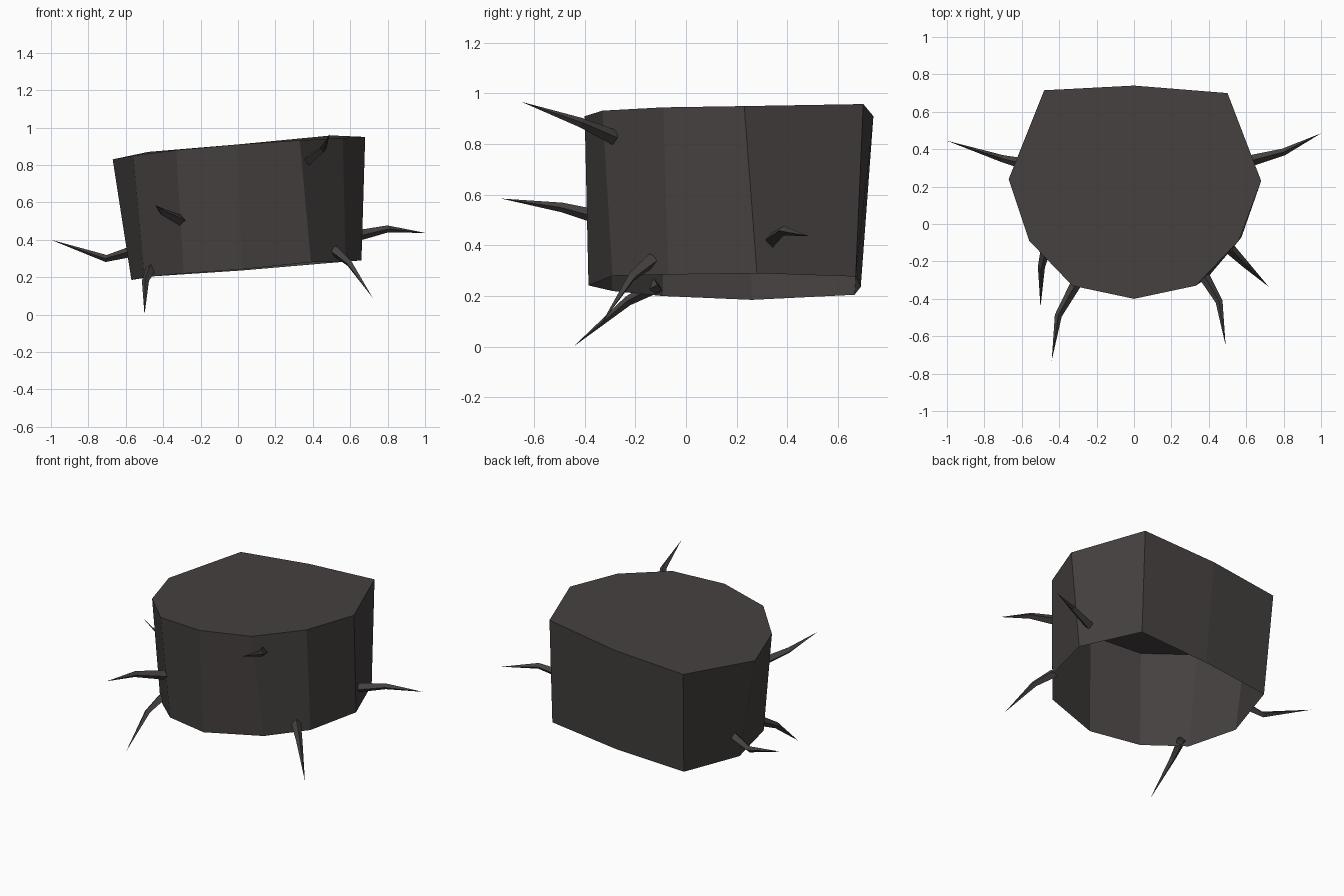
import bpy, bmesh
from mathutils import Vector

if "Cube" in bpy.data.objects:
    bpy.data.objects.remove(bpy.data.objects["Cube"])

charcoal = bpy.data.materials.new("charcoal")
charcoal.diffuse_color = (0.060, 0.052, 0.051, 1)
charcoal.use_nodes = True
charcoal.node_tree.nodes["Principled BSDF"].inputs["Base Color"].default_value = charcoal.diffuse_color


def add_object(name, bm):
    bmesh.ops.recalc_face_normals(bm, faces=bm.faces)
    mesh = bpy.data.meshes.new(name)
    bm.to_mesh(mesh)
    bm.free()
    mesh.materials.append(charcoal)
    obj = bpy.data.objects.new(name, mesh)
    bpy.context.collection.objects.link(obj)
    return obj


# Tilted ten-sided shell: closed on top, open underneath
top_rim = [(0, -.40, .91), (.33, -.33, .932), (.56, -.09, .945), (.68, .23, .95), (.50, .70, .958),
           (0, .74, .91), (-.48, .715, .87), (-.67, .24, .83), (-.56, -.09, .85), (-.33, -.33, .88)]
bottom_rim = [(.02, -.385, .242), (.39, -.29, .28), (.575, -.07, .285), (.66, .28, .29), (.50, .67, .277),
              (.02, .69, .236), (-.45, .665, .205), (-.57, .26, .185), (-.50, -.09, .20), (-.29, -.29, .22)]
bm = bmesh.new()
top = [bm.verts.new(p) for p in top_rim]
low = [bm.verts.new(p) for p in bottom_rim]
bm.faces.new(top)
for i in range(10):
    j = (i + 1) % 10
    bm.faces.new((low[i], low[j], top[j], top[i]))
add_object("shell", bm)


# Bent spike: four-sided ring at base and knee, tapering to a point
def spike(name, base, knee, tip, r_base=0.03, r_knee=0.019):
    base, knee, tip = Vector(base), Vector(knee), Vector(tip)
    axis = (tip - base).normalized()
    side = axis.cross(Vector((0, 0, 1))).normalized()
    up = side.cross(axis)
    bm = bmesh.new()
    rings = [[bm.verts.new(c + d * r) for d in (side, up, -side, -up)]
             for c, r in ((base, r_base), (knee, r_knee))]
    point = bm.verts.new(tip)
    bm.faces.new(rings[0])
    for i in range(4):
        j = (i + 1) % 4
        bm.faces.new((rings[0][i], rings[0][j], rings[1][j], rings[1][i]))
        bm.faces.new((rings[1][i], rings[1][j], point))
    add_object(name, bm)


spike("right_spike", (.63, .34, .42), (.80, .385, .458), (1.0, .485, .437))
spike("left_spike", (-.58, .32, .335), (-.705, .35, .30), (-1.0, .445, .40))
spike("lower_left_spike", (-.465, -.11, .245), (-.495, -.23, .18), (-.50, -.445, .0))
spike("front_left_spike", (-.31, -.32, .505), (-.405, -.49, .55), (-.44, -.73, .585))
spike("lower_right_spike", (.51, -.13, .345), (.595, -.215, .275), (.72, -.335, .09))
spike("upper_right_spike", (.375, -.28, .825), (.455, -.415, .885), (.49, -.65, .967))
